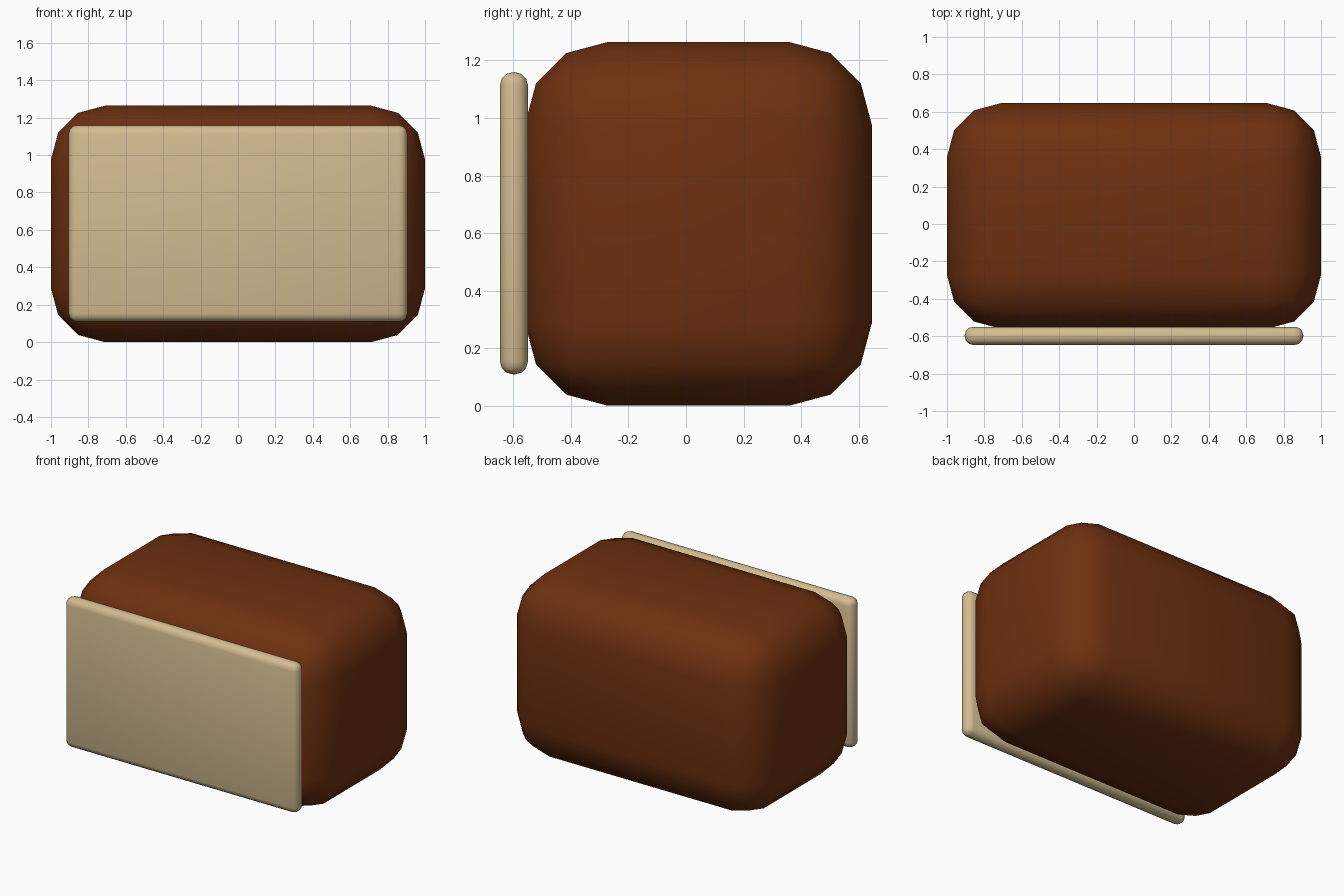
import bpy

if "Cube" in bpy.data.objects:
    bpy.data.objects.remove(bpy.data.objects["Cube"])


def material(name, rgb):
    mat = bpy.data.materials.new(name)
    mat.diffuse_color = (*rgb, 1.0)
    mat.use_nodes = True
    mat.node_tree.nodes["Principled BSDF"].inputs["Base Color"].default_value = mat.diffuse_color
    return mat


def rounded_box(name, centre, size, radius, segments, mat):
    bpy.ops.mesh.primitive_cube_add(size=1, location=centre)
    obj = bpy.context.object
    obj.name = name
    obj.scale = size
    bpy.ops.object.transform_apply(location=False, rotation=False, scale=True)
    bevel = obj.modifiers.new("rounding", 'BEVEL')
    bevel.width = radius
    bevel.segments = segments
    bevel.limit_method = 'NONE'
    bpy.ops.object.modifier_apply(modifier=bevel.name)
    bpy.ops.object.shade_smooth()
    obj.data.materials.append(mat)
    return obj


brown = material("dark brown", (0.155, 0.030, 0.005))
sand = material("pale sand", (0.65, 0.50, 0.28))

# Big soft body
rounded_box("body", (0, 0.043, 0.632), (2.0, 1.206, 1.264), 0.288, 3, brown)

# Thin front panel resting against the body
rounded_box("front_panel", (0, -0.598, 0.634), (1.81, 0.097, 1.05), 0.045, 3, sand)
